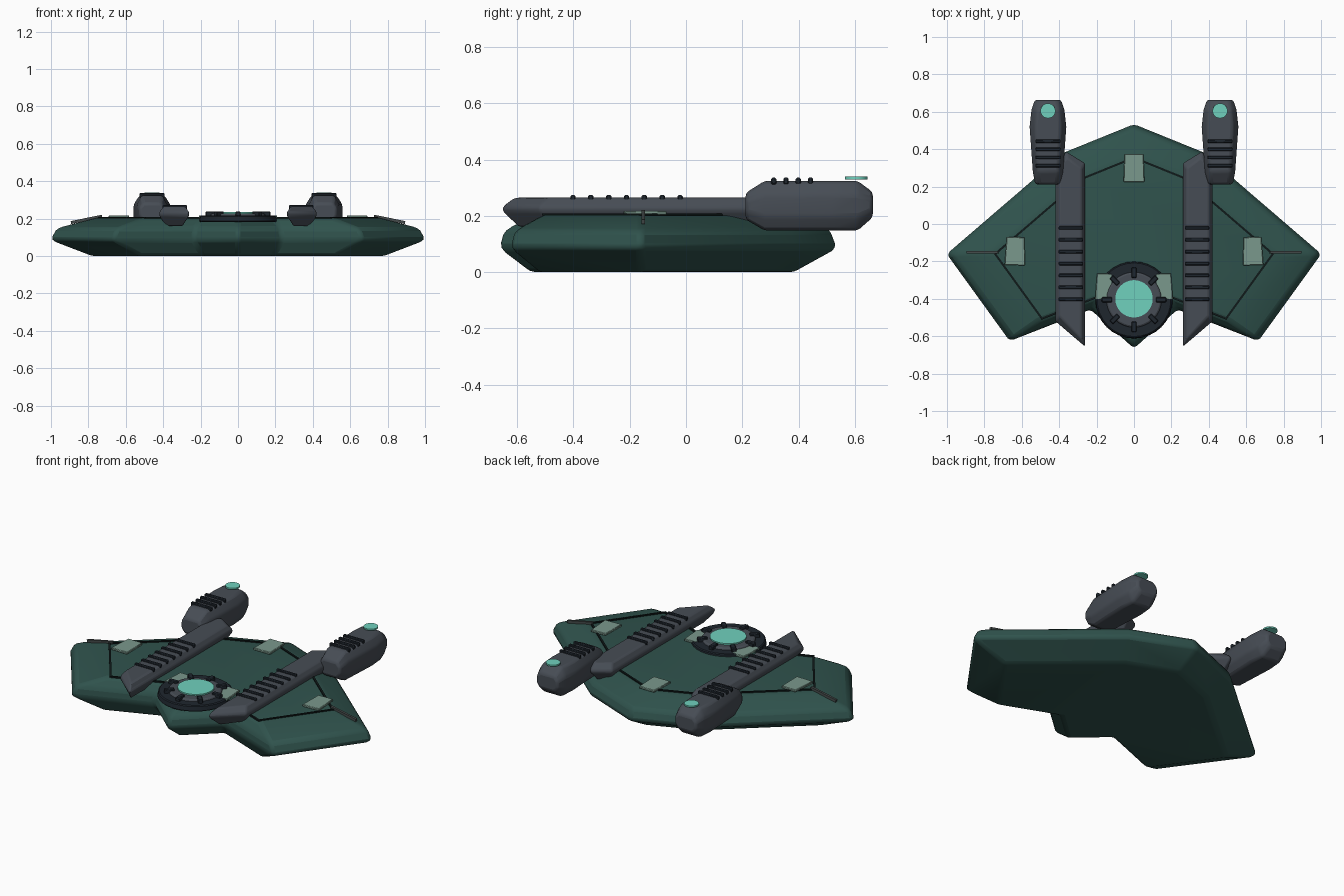
import bpy, bmesh, math
from mathutils import Vector

if "Cube" in bpy.data.objects:
    bpy.data.objects.remove(bpy.data.objects["Cube"])


def mat(name, rgb):
    m = bpy.data.materials.new(name)
    m.diffuse_color = (*rgb, 1)
    m.use_nodes = True
    m.node_tree.nodes["Principled BSDF"].inputs["Base Color"].default_value = m.diffuse_color
    return m


GREEN = mat("hull green", (0.029, 0.086, 0.074))
GREY = mat("slate grey", (0.062, 0.073, 0.090))
DARK = mat("dark navy", (0.013, 0.019, 0.027))
TEAL = mat("glow teal", (0.160, 0.640, 0.510))
PLATE = mat("pale plate", (0.195, 0.314, 0.262))
SEAM = mat("seam black", (0.005, 0.010, 0.010))
SPIKE = mat("spike grey", (0.06, 0.07, 0.07))


def finish(bm, name, material, bevel=0.0, segs=2):
    bmesh.ops.recalc_face_normals(bm, faces=bm.faces)
    me = bpy.data.meshes.new(name)
    bm.to_mesh(me)
    bm.free()
    ob = bpy.data.objects.new(name, me)
    bpy.context.collection.objects.link(ob)
    me.materials.append(material)
    if bevel:
        b = ob.modifiers.new("edge", 'BEVEL')
        b.width, b.segments = bevel, segs
        b.limit_method = 'ANGLE'
        b.angle_limit = math.radians(20)
    bpy.ops.object.select_all(action='DESELECT')
    ob.select_set(True)
    bpy.context.view_layer.objects.active = ob
    bpy.ops.object.shade_smooth_by_angle(angle=math.radians(30))
    return ob


def loft(name, rings, material, bevel=0.0):
    """Skin a list of equal-length rings and cap both ends."""
    bm = bmesh.new()
    vs = [[bm.verts.new(p) for p in r] for r in rings]
    n = len(rings[0])
    for a, b in zip(vs, vs[1:]):
        for i in range(n):
            j = (i + 1) % n
            bm.faces.new((a[i], a[j], b[j], b[i]))
    bm.faces.new(vs[0])
    bm.faces.new(vs[-1])
    return finish(bm, name, material, bevel)


def box(name, centre, size, material, rot=0.0, pitch=0.0, bevel=0.0, flare=0.0):
    bm = bmesh.new()
    bmesh.ops.create_cube(bm, size=1)
    for v in bm.verts:
        v.co = Vector(v.co[i] * size[i] for i in range(3))
        if v.co.y < 0:
            v.co.x *= 1 + flare
    ob = finish(bm, name, material, bevel, 1)
    ob.location = centre
    ob.rotation_euler = (0, pitch, rot)
    return ob


def disc(name, centre, r, h, material, sides=32, top=1.0, bevel=0.0):
    bm = bmesh.new()
    bmesh.ops.create_cone(bm, cap_ends=True, segments=sides,
                          radius1=r, radius2=r * top, depth=h)
    ob = finish(bm, name, material, bevel, 1)
    ob.location = centre
    return ob


# Hull: one plan outline scaled through several heights
half = [(0, 0.54), (0.37, 0.39), (1.01, -0.16), (0.67, -0.63), (0.235, -0.46), (0, -0.67)]
outline = half + [(-x, y) for x, y in reversed(half[1:-1])]
PIVOT = -0.16


def plan(s, z):
    return [(x * s, PIVOT + (y - PIVOT) * s, z) for x, y in outline]


loft("hull", [plan(0.78, 0), plan(1, 0.085), plan(0.965, 0.15), plan(0.76, 0.203)],
     GREEN, 0.018)

# Dark seam running just inside the deck edge
seam = [Vector(p) for p in plan(0.735, 0.205)]
for i, a in enumerate(seam):
    b = seam[(i + 1) % len(seam)]
    d = b - a
    box("deck_seam", (a + b) / 2, (d.length + 0.01, 0.011, 0.008), SEAM,
        rot=math.atan2(d.y, d.x))

for s in (-1, 1):
    # Long side rail with slanted ends and chamfered section
    rail = [(0.262, -0.655), (0.262, 0.325), (0.36, 0.385), (0.42, 0.345), (0.42, -0.52)]
    cx, cy = 0.341, -0.08

    def rail_ring(kx, ky, z):
        return [(s * (cx + (x - cx) * kx), cy + (y - cy) * ky, z) for x, y in rail]

    loft("side_rail", [rail_ring(0.55, 0.9, 0.16), rail_ring(1, 1, 0.215),
                       rail_ring(1, 1, 0.235), rail_ring(0.74, 0.93, 0.265)], GREY, 0.008)
    for i in range(7):
        box("rail_rib", (s * 0.338, -0.402 + i * 0.0635, 0.262), (0.13, 0.019, 0.024),
            DARK, bevel=0.004)

    # Rear pod lofted from octagonal sections
    sections = [(0.212, 0.068, 0.188, 0.282), (0.28, 0.081, 0.148, 0.325),
                (0.52, 0.098, 0.148, 0.325), (0.61, 0.088, 0.148, 0.325),
                (0.664, 0.07, 0.195, 0.285)]
    rings = []
    for y, w, lo, hi in sections:
        c = (hi - lo) * 0.28
        k = w * 0.68
        rings.append([(s * 0.46 + x, y, z) for x, z in
                      [(-k, lo), (k, lo), (w, lo + c), (w, hi - c),
                       (k, hi), (-k, hi), (-w, hi - c), (-w, lo + c)]])
    loft("rear_pod", rings, GREY, 0.012)
    for i in range(4):
        box("pod_rib", (s * 0.46, 0.312 + i * 0.0435, 0.324), (0.135, 0.018, 0.024),
            DARK, bevel=0.004)
    disc("pod_light", (s * 0.46, 0.605, 0.335), 0.04, 0.009, TEAL, 24)

    # Wing plates, turret side plates and wing-tip spikes
    box("wing_plate", (s * 0.635, -0.145, 0.211), (0.095, 0.15, 0.014), PLATE,
        rot=s * 0.03, bevel=0.003, flare=0.15)
    box("turret_plate", (s * 0.16, -0.335, 0.211), (0.08, 0.14, 0.014), PLATE,
        rot=s * 0.03, bevel=0.003, flare=0.15)
    box("wing_spike", (s * 0.81, -0.152, 0.196), (0.17, 0.014, 0.016), SPIKE,
        pitch=s * 0.2)

box("rear_plate", (0, 0.3, 0.21), (0.1, 0.15, 0.014), PLATE, bevel=0.003, flare=0.12)

# Round turret: base, collar, glowing lens and eight clamps
TY = -0.405
disc("turret_base", (0, TY, 0.2), 0.208, 0.034, DARK, 32, 0.97, 0.005)
disc("turret_collar", (0, TY, 0.22), 0.15, 0.016, GREY, 32, 0.95, 0.004)
disc("turret_lens", (0, TY + 0.005, 0.23), 0.1, 0.012, TEAL, 32)
for i in range(8):
    a = i * math.tau / 8
    box("turret_clamp", (0.145 * math.cos(a), TY + 0.145 * math.sin(a), 0.224),
        (0.055, 0.027, 0.03), DARK, rot=a, bevel=0.004)
